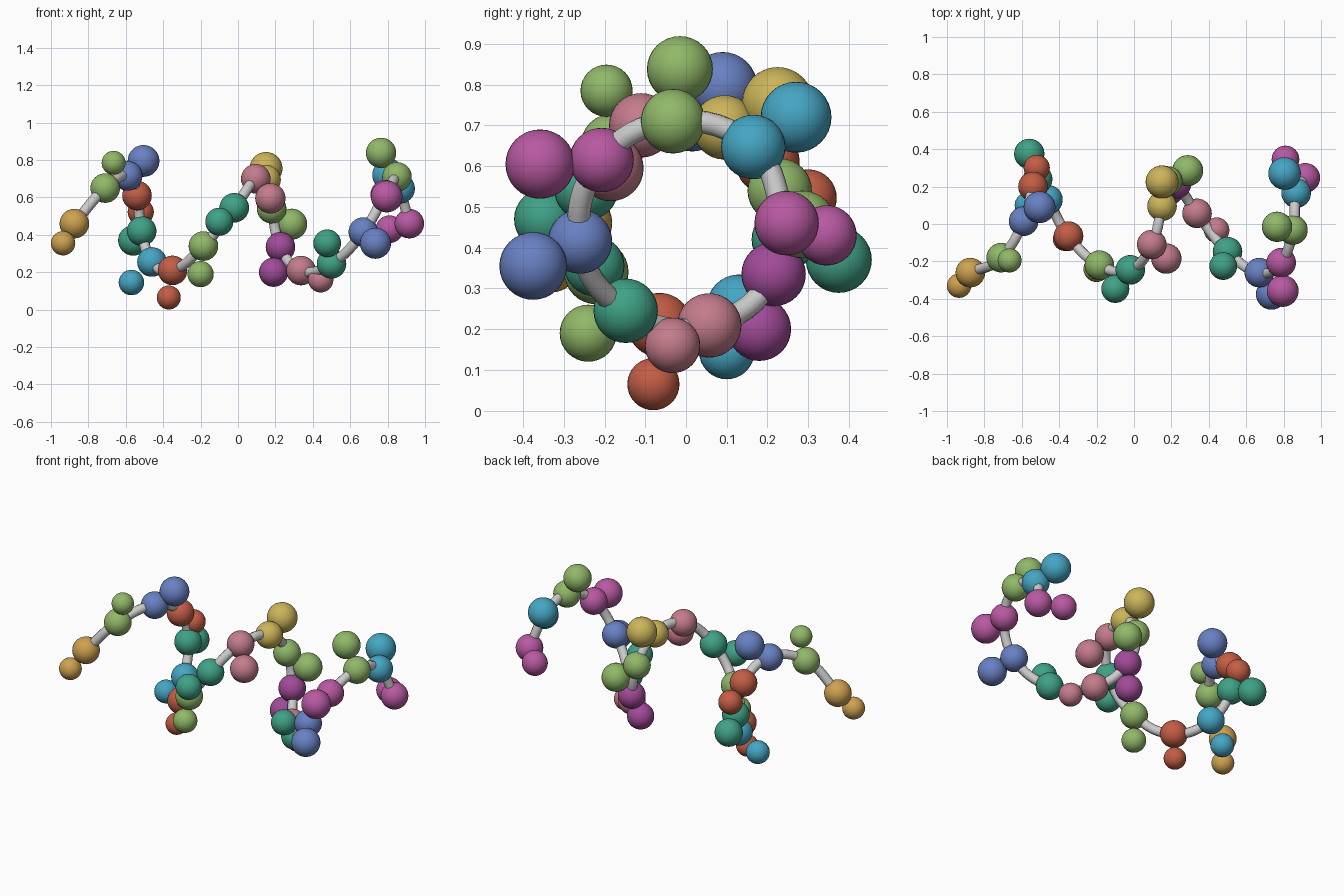
import bpy

COLORS = {
    "orange": (0.62, 0.36, 0.08), "green": (0.28, 0.48, 0.14), "blue": (0.14, 0.22, 0.55),
    "red": (0.55, 0.11, 0.06), "teal": (0.05, 0.36, 0.24), "cyan": (0.06, 0.38, 0.55),
    "pink": (0.55, 0.20, 0.26), "yellow": (0.60, 0.46, 0.10), "purple": (0.36, 0.07, 0.32),
    "magenta": (0.48, 0.10, 0.36),
}
MATS = {}
for name, rgb in COLORS.items():
    MATS[name] = bpy.data.materials.new(name)
    MATS[name].diffuse_color = (*rgb, 1)

# Each link: colour, backbone bead centre, side bead centre, side bead radius
LINKS = [
    ("orange", (-.875, -.26, .46), (-.935, -.33, .355), .065),
    ("green", (-.71, -.18, .65), (-.665, -.195, .785), .064),
    ("blue", (-.59, .015, .715), (-.505, .09, .795), .085),
    ("red", (-.54, .20, .61), (-.52, .30, .522), .070),
    ("teal", (-.515, .24, .42), (-.56, .375, .37), .081),
    ("cyan", (-.46, .13, .255), (-.57, .10, .145), .068),
    ("red", (-.35, -.065, .21), (-.37, -.08, .065), .064),
    ("green", (-.185, -.22, .34), (-.20, -.24, .19), .070),
    ("teal", (-.02, -.245, .545), (-.10, -.347, .47), .075),
    ("pink", (.095, -.11, .70), (.173, -.185, .595), .081),
    ("yellow", (.15, .095, .695), (.15, .225, .755), .088),
    ("green", (.18, .23, .54), (.287, .285, .457), .083),
    ("purple", (.227, .215, .335), (.19, .18, .20), .078),
    ("pink", (.337, .057, .209), (.442, -.033, .16), .068),
    ("teal", (.50, -.148, .245), (.477, -.225, .355), .074),
    ("blue", (.67, -.26, .415), (.735, -.375, .355), .083),
    ("magenta", (.787, -.207, .615), (.795, -.358, .605), .085),
    ("green", (.85, -.032, .71), (.765, -.015, .838), .081),
    ("cyan", (.867, .165, .647), (.805, .27, .72), .087),
    ("magenta", (.916, .247, .46), (.81, .345, .43), .074),
]


def bead(name, center, radius, color):
    bpy.ops.mesh.primitive_uv_sphere_add(segments=32, ring_count=16, radius=radius, location=center)
    ob = bpy.context.object
    ob.name = name
    bpy.ops.object.shade_smooth()
    ob.data.materials.append(MATS[color])


# Backbone beads and their side beads
for i, (color, main, side, r) in enumerate(LINKS, 1):
    bead(f"backbone_bead_{i}", main, .079, color)
    bead(f"side_bead_{i}", side, r, color)


def rod(name, points, radius):
    cu = bpy.data.curves.new(name, 'CURVE')
    cu.dimensions = '3D'
    cu.bevel_depth = radius
    cu.bevel_resolution = 3
    cu.resolution_u = 8
    cu.use_fill_caps = True
    sp = cu.splines.new('BEZIER')
    sp.bezier_points.add(len(points) - 1)
    for bp, p in zip(sp.bezier_points, points):
        bp.co = p
        bp.handle_left_type = bp.handle_right_type = 'AUTO'
    ob = bpy.data.objects.new(name, cu)
    bpy.context.collection.objects.link(ob)


# Grey tube winding through the backbone beads
rod("backbone_tube", [link[1] for link in LINKS], .028)
